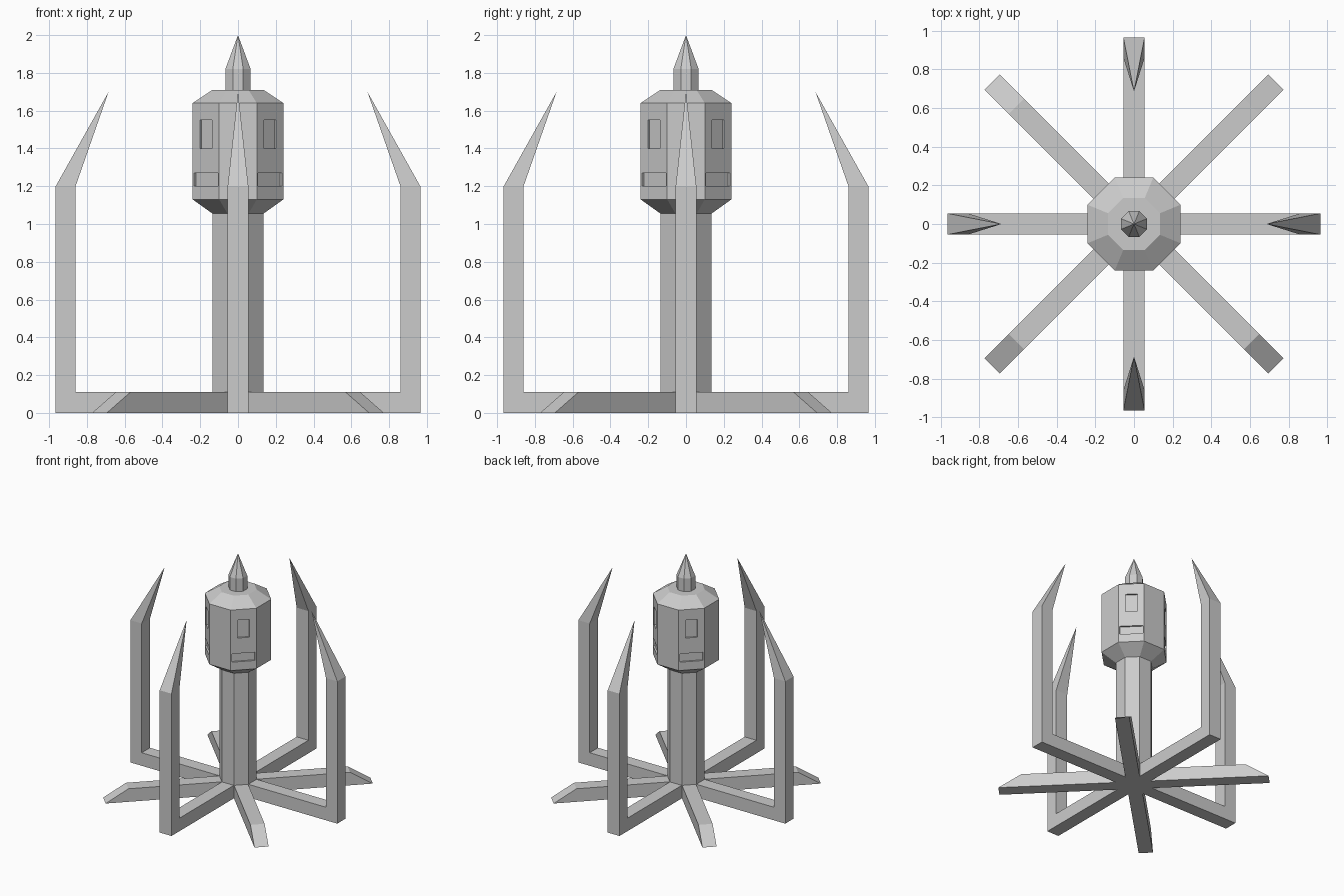
import bpy, bmesh
from math import pi, cos, sin
from mathutils import Matrix

if "Cube" in bpy.data.objects:
    bpy.data.objects.remove(bpy.data.objects["Cube"])


def finish(name, bm):
    bmesh.ops.recalc_face_normals(bm, faces=bm.faces)
    me = bpy.data.meshes.new(name)
    bm.to_mesh(me)
    bm.free()
    ob = bpy.data.objects.new(name, me)
    bpy.context.collection.objects.link(ob)
    return ob


def octagon_lathe(name, profile):
    # profile: (distance to flat side, z); a zero radius closes to a point
    bm = bmesh.new()
    rings = []
    for a, z in profile:
        r = a / cos(pi / 8)
        n = 8 if a > 0 else 1
        rings.append([bm.verts.new((r * cos((i + .5) * pi / 4), r * sin((i + .5) * pi / 4), z))
                      for i in range(n)])
    for lo, hi in zip(rings, rings[1:]):
        for i in range(8):
            j = (i + 1) % 8
            if len(hi) == 1:
                bm.faces.new((lo[i], lo[j], hi[0]))
            else:
                bm.faces.new((lo[i], lo[j], hi[j], hi[i]))
    for ring in (rings[0], rings[-1]):
        if len(ring) > 1:
            bm.faces.new(ring)
    return finish(name, bm)


def prism(profile, width):
    # (radius, z) outline extruded sideways
    bm = bmesh.new()
    face = bm.faces.new([bm.verts.new((r, -width / 2, z)) for r, z in profile])
    ext = bmesh.ops.extrude_face_region(bm, geom=[face])
    for v in ext["geom"]:
        if isinstance(v, bmesh.types.BMVert):
            v.co.y += width
    bmesh.ops.recalc_face_normals(bm, faces=bm.faces)
    return bm


# Central column, head and spire
octagon_lathe("column", [(.135, 0), (.135, 1.07)])
head = octagon_lathe("head", [(.135, 1.055), (.24, 1.13), (.24, 1.64), (.135, 1.71)])
octagon_lathe("spire", [(.067, 1.70), (.067, 1.82), (0, 2.0)])

# Shallow window and slot recesses on the four diagonal head faces
bm = bmesh.new()
depth = .014
for k in range(4):
    turn = Matrix.Rotation(pi / 4 + k * pi / 2, 4, 'Z')
    for w, z0, z1 in ((.092, 1.40, 1.55), (.178, 1.20, 1.27)):
        m = (turn @ Matrix.Translation((.24 - depth + .05, 0, (z0 + z1) / 2))
             @ Matrix.Diagonal((.1, w, z1 - z0, 1)))
        bmesh.ops.create_cube(bm, size=1, matrix=m)
cutter = finish("recess_cutter", bm)
cutter.hide_render = True
cutter.hide_viewport = True
mod = head.modifiers.new("recesses", 'BOOLEAN')
mod.operation = 'DIFFERENCE'
mod.solver = 'EXACT'
mod.object = cutter

W = .11
for k in range(4):
    # Upright arm with inward-leaning spike
    bm = prism([(0, 0), (.965, 0), (.965, 1.2), (.86, 1.2), (.86, .11), (0, .11)], W)
    top = max(bm.faces, key=lambda f: f.calc_center_median().z)
    tip = bmesh.ops.poke(bm, faces=[top])["verts"][0]
    tip.co = (.685, 0, 1.70)
    bm.transform(Matrix.Rotation(k * pi / 2, 4, 'Z'))
    finish(f"arm_{k + 1}", bm)

    # Diagonal foot with sloped end
    bm = prism([(0, 0), (1.037, 0), (.86, .11), (0, .11)], W)
    bm.transform(Matrix.Rotation(pi / 4 + k * pi / 2, 4, 'Z'))
    finish(f"foot_{k + 1}", bm)
